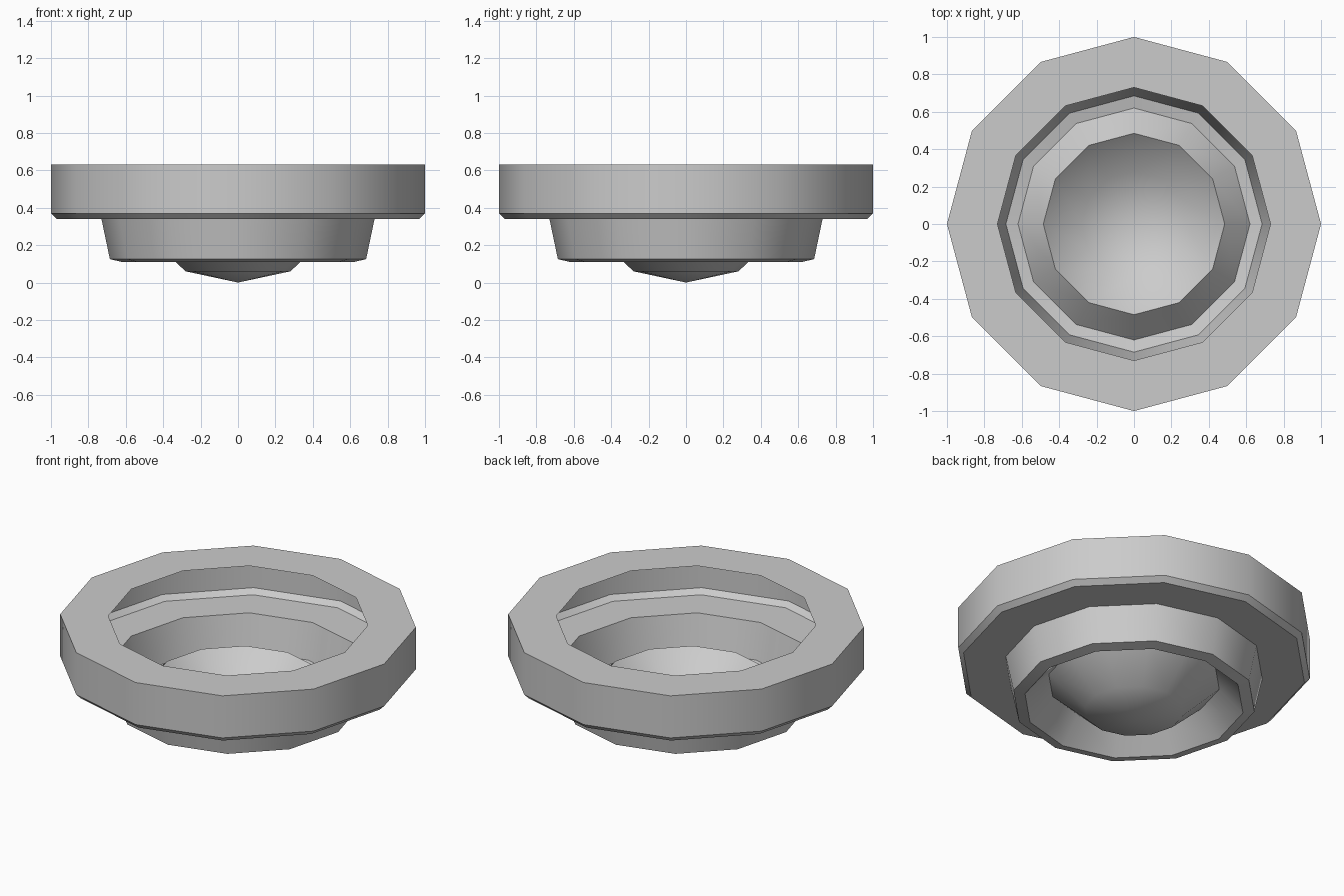
import bpy
import bmesh
from math import cos, sin, tau, radians

SIDES = 12

old = bpy.data.objects.get("Cube")
if old:
    bpy.data.objects.remove(old, do_unlink=True)

# Single plain grey finish
grey = bpy.data.materials.new("plain_grey")
grey.use_nodes = True
colour = (0.6, 0.6, 0.6, 1)
grey.diffuse_color = colour
grey.node_tree.nodes["Principled BSDF"].inputs["Base Color"].default_value = colour


def lathe(name, profile):
    """Turn a (radius, height) profile, listed from top outside to bottom, about z."""
    bm = bmesh.new()
    rings = []
    for r, z in profile:
        if r == 0:
            rings.append([bm.verts.new((0, 0, z))] * SIDES)
        else:
            rings.append([bm.verts.new((r * cos(tau * i / SIDES), r * sin(tau * i / SIDES), z))
                          for i in range(SIDES)])
    for a, b in zip(rings, rings[1:]):
        for i in range(SIDES):
            j = (i + 1) % SIDES
            corners = [a[i], b[i], b[j], a[j]]
            bm.faces.new(list(dict.fromkeys(corners)))
    mesh = bpy.data.meshes.new(name)
    bm.to_mesh(mesh)
    bm.free()
    mesh.materials.append(grey)
    ob = bpy.data.objects.new(name, mesh)
    bpy.context.collection.objects.link(ob)
    bpy.ops.object.select_all(action='DESELECT')
    ob.select_set(True)
    bpy.context.view_layer.objects.active = ob
    bpy.ops.object.shade_smooth_by_angle(angle=radians(35))
    return ob


# Hollow outer rim: top face, wall, chamfer and underside
lathe("outer_rim", [(0.73, 0.63), (1, 0.63), (1, 0.37), (0.97, 0.34), (0.73, 0.34)])

# Tapered housing with a narrow lip and a recessed cone around the lens
lathe("housing", [(0.73, 0.34), (0.685, 0.125), (0.62, 0.11), (0.485, 0.25)])

# Shallow domed lens, bulging downward
lathe("lens", [(0.485, 0.25), (0.28, 0.06), (0, 0)])
